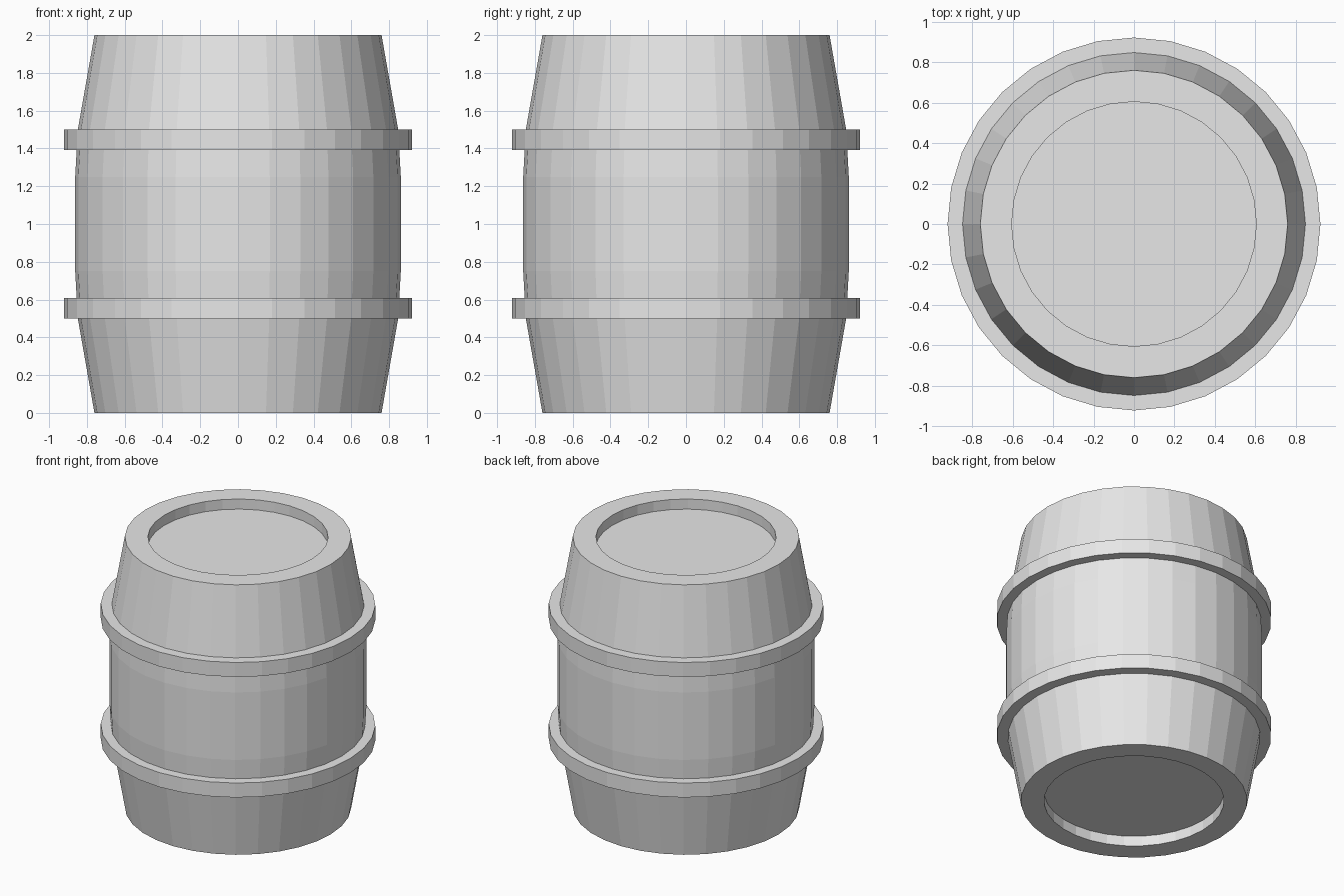
import bpy
import bmesh
import math

SIDES = 32

cube = bpy.data.objects.get("Cube")
if cube:
    bpy.data.objects.remove(cube, do_unlink=True)

grey = bpy.data.materials.new("light grey")
grey.use_nodes = True
colour = (0.8, 0.8, 0.8, 1)
grey.diffuse_color = colour
grey.node_tree.nodes["Principled BSDF"].inputs["Base Color"].default_value = colour


def lathe(name, profile, closed=False):
    """Turn a (radius, height) profile around z; open profiles get end caps."""
    bm = bmesh.new()
    rings = []
    for r, z in profile:
        angles = [2 * math.pi * i / SIDES for i in range(SIDES)]
        rings.append([bm.verts.new((r * math.cos(a), r * math.sin(a), z)) for a in angles])
    pairs = list(zip(rings, rings[1:]))
    if closed:
        pairs.append((rings[-1], rings[0]))
    else:
        bm.faces.new(rings[0][::-1])
        bm.faces.new(rings[-1])
    for low, high in pairs:
        for i in range(SIDES):
            j = (i + 1) % SIDES
            bm.faces.new((low[i], low[j], high[j], high[i]))
    bmesh.ops.recalc_face_normals(bm, faces=bm.faces)
    mesh = bpy.data.meshes.new(name)
    bm.to_mesh(mesh)
    bm.free()
    mesh.materials.append(grey)
    obj = bpy.data.objects.new(name, mesh)
    bpy.context.collection.objects.link(obj)
    return obj


# Bulging body with a recessed lid at each end
lower = [(0.605, 0.075), (0.605, 0), (0.76, 0), (0.848, 0.5), (0.862, 0.75)]
upper = [(r, 2 - z) for r, z in reversed(lower)]
lathe("barrel_body", lower + upper)

# Two flat hoops
for name, bottom, top in (("lower_hoop", 0.5, 0.607), ("upper_hoop", 1.393, 1.5)):
    lathe(name, [(0.82, bottom), (0.922, bottom), (0.922, top), (0.82, top)], closed=True)
